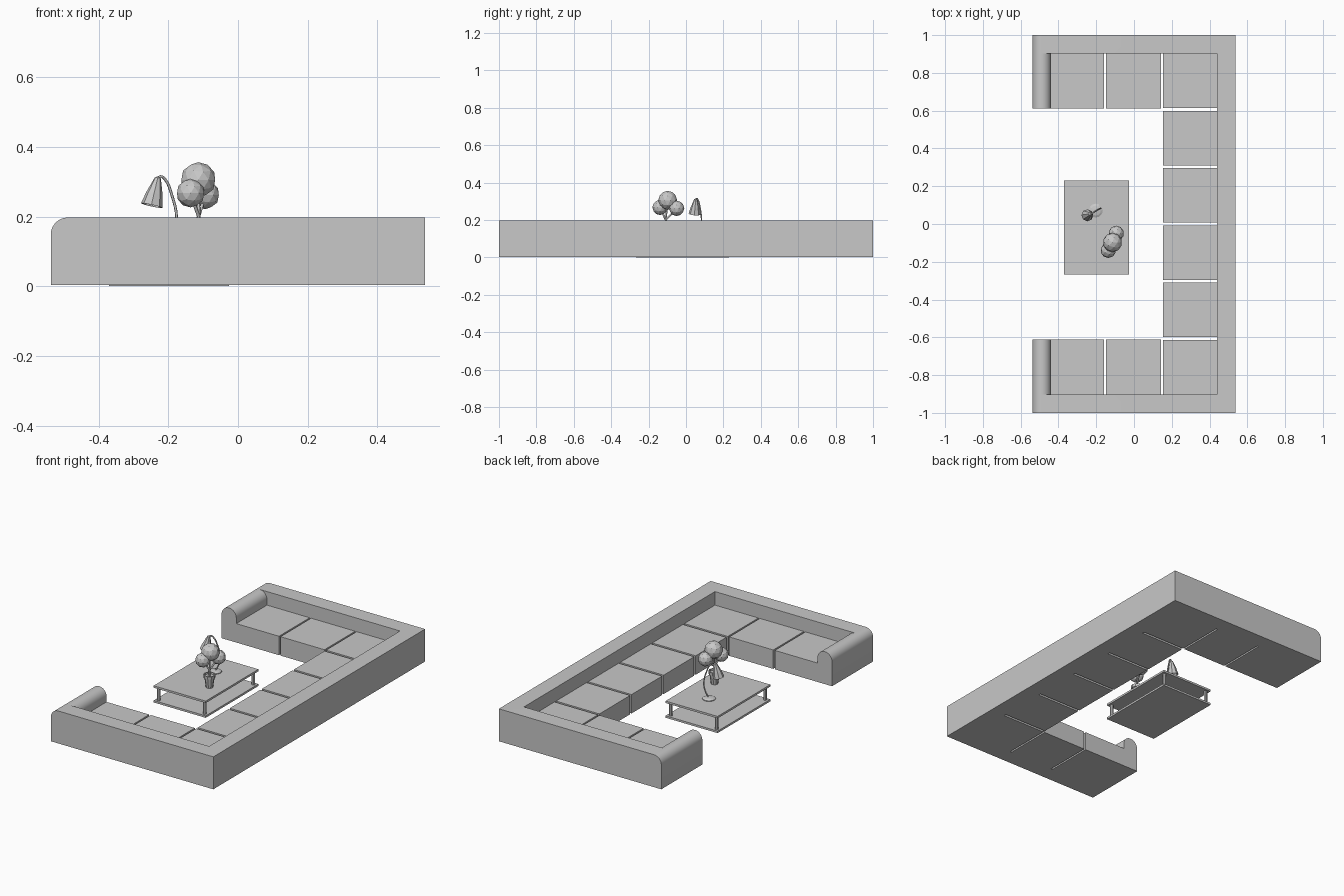
import bpy, bmesh, math
from mathutils import Vector

cube = bpy.data.objects.get("Cube")
if cube:
    bpy.data.objects.remove(cube)

grey = bpy.data.materials.new("plain grey")
grey.use_nodes = True
grey.diffuse_color = (0.58, 0.58, 0.58, 1)
grey.node_tree.nodes["Principled BSDF"].inputs["Base Color"].default_value = (0.58, 0.58, 0.58, 1)

FLOOR, TOP, SEAT = 0.003, 0.197, 0.116
END, INNER_X, INNER_Y = 0.537, 0.44, 0.902
TABLE = 0.1


def finish(name, bm, smooth=None):
    bmesh.ops.recalc_face_normals(bm, faces=bm.faces)
    mesh = bpy.data.meshes.new(name)
    bm.to_mesh(mesh)
    bm.free()
    obj = bpy.data.objects.new(name, mesh)
    bpy.context.collection.objects.link(obj)
    mesh.materials.append(grey)
    if smooth:
        bpy.ops.object.select_all(action='DESELECT')
        obj.select_set(True)
        bpy.context.view_layer.objects.active = obj
        bpy.ops.object.shade_smooth_by_angle(angle=math.radians(smooth))
    return obj


def prism(points, offset):
    """Extrude a flat outline along an offset."""
    bm = bmesh.new()
    face = bm.faces.new([bm.verts.new(p) for p in points])
    new = bmesh.ops.extrude_face_region(bm, geom=[face])["geom"]
    bmesh.ops.translate(bm, vec=offset, verts=[v for v in new if isinstance(v, bmesh.types.BMVert)])
    return bm


def box(name, x0, x1, y0, y1, z0, z1):
    outline = [(x0, y0, z0), (x1, y0, z0), (x1, y1, z0), (x0, y1, z0)]
    return finish(name, prism(outline, (0, 0, z1 - z0)))


def lathe(name, profile, sides, origin, axis=(0, 0, 1), caps=True):
    """Turn (radius, height) pairs around an axis."""
    bm = bmesh.new()
    turn = Vector((0, 0, 1)).rotation_difference(Vector(axis))
    rings = []
    for r, h in profile:
        ring = []
        for i in range(sides):
            a = math.tau * i / sides
            ring.append(bm.verts.new(Vector(origin) + turn @ Vector((r * math.cos(a), r * math.sin(a), h))))
        rings.append(ring)
    for low, high in zip(rings, rings[1:]):
        for i in range(sides):
            j = (i + 1) % sides
            bm.faces.new((low[i], low[j], high[j], high[i]))
    if caps:
        bm.faces.new(rings[0])
        bm.faces.new(rings[-1])
    return finish(name, bm)


def tube(name, points, radius):
    curve = bpy.data.curves.new(name, 'CURVE')
    curve.dimensions = '3D'
    curve.bevel_depth = radius
    curve.bevel_resolution = 1
    curve.resolution_u = 4
    curve.use_fill_caps = True
    spline = curve.splines.new('BEZIER')
    spline.bezier_points.add(len(points) - 1)
    for bp, p in zip(spline.bezier_points, points):
        bp.co = p
        bp.handle_left_type = bp.handle_right_type = 'AUTO'
    obj = bpy.data.objects.new(name, curve)
    bpy.context.collection.objects.link(obj)
    curve.materials.append(grey)
    return obj


# Sofa back: one U-shaped wall with its two end corners rounded
outline = [(-END, -1), (END, -1), (END, 1), (-END, 1), (-END, INNER_Y),
           (INNER_X, INNER_Y), (INNER_X, -INNER_Y), (-END, -INNER_Y)]
bm = prism([(x, y, FLOOR) for x, y in outline], (0, 0, TOP - FLOOR))
ends = [e for e in bm.edges if all(v.co.z > 0.19 and v.co.x < -0.5 for v in e.verts)
        and abs(e.verts[0].co.y - e.verts[1].co.y) < 0.2]
bmesh.ops.bevel(bm, geom=ends, offset=0.0485, segments=8, profile=0.5, affect='EDGES')
finish("sofa_back", bm, 30)

# Armrests with half-round tops
radius = (END - INNER_X) / 2
centre = -(END + INNER_X) / 2
for side, label in ((-1, "front"), (1, "rear")):
    profile = [(-END, FLOOR), (-INNER_X, FLOOR)]
    for i in range(17):
        a = math.pi * i / 16
        profile.append((centre + radius * math.cos(a), TOP - radius + radius * math.sin(a)))
    bm = prism([(x, side * 0.6125, z) for x, z in profile], (0, side * (INNER_Y - 0.6125), 0))
    finish(label + "_armrest", bm, 30)

# Seat blocks: a row along the back, two more on each wing
for i in range(6):
    y = (i - 2.5) * 0.303
    box("back_seat", 0.153, INNER_X, y - 0.1445, y + 0.1445, FLOOR, SEAT)
for side in (-1, 1):
    y0, y1 = sorted((side * 0.6125, side * INNER_Y))
    box("middle_seat", -0.148, 0.143, y0, y1, FLOOR, SEAT)
    box("end_seat", -INNER_X, -0.158, y0, y1, FLOOR, SEAT)

# Low table: two boards and four posts
box("table_shelf", -0.37, -0.026, -0.268, 0.23, 0, 0.012)
box("table_top", -0.37, -0.026, -0.268, 0.23, TABLE - 0.012, TABLE)
for x in (-0.35, -0.046):
    for y in (-0.248, 0.21):
        lathe("table_post", [(0.01, 0.012), (0.01, TABLE - 0.012)], 8, (x, y, 0))

# Potted tree
pot = (-0.113, -0.108, TABLE)
lathe("plant_pot", [(0.02, 0), (0.028, 0.058), (0.033, 0.058), (0.034, 0.076),
                    (0.028, 0.076), (0.027, 0.066)], 10, pot)
crowns = [((-0.114, -0.098, 0.305), 0.051),
          ((-0.136, -0.139, 0.267), 0.041),
          ((-0.094, -0.05, 0.262), 0.041)]
fork = Vector((-0.113, -0.108, 0.2))
lathe("trunk", [(0.008, 0.06), (0.006, 0.1)], 6, pot)
for spot, size in crowns:
    tube("branch", [fork, fork.lerp(Vector(spot), 0.5), spot], 0.005)
    bm = bmesh.new()
    bmesh.ops.create_icosphere(bm, subdivisions=2, radius=size)
    bmesh.ops.translate(bm, vec=spot, verts=bm.verts)
    finish("foliage_ball", bm)

# Desk lamp: dish base, curved stem and faceted bell shade
lathe("lamp_base", [(0.037, 0), (0.037, 0.004), (0.026, 0.009), (0.008, 0.012)], 12,
      (-0.202, 0.071, TABLE))
tube("lamp_stem", [(-0.2, 0.071, 0.105), (-0.183, 0.08, 0.145), (-0.176, 0.083, 0.195),
                   (-0.19, 0.076, 0.262), (-0.209, 0.065, 0.306), (-0.222, 0.057, 0.315),
                   (-0.23, 0.053, 0.308)], 0.004)
lathe("lamp_shade", [(0.003, 0), (0.009, 0.004), (0.015, 0.022), (0.024, 0.05), (0.032, 0.085),
                     (0.029, 0.085), (0.021, 0.05), (0.012, 0.022)], 8,
      (-0.229, 0.053, 0.314), (-0.018, -0.007, -0.082))
